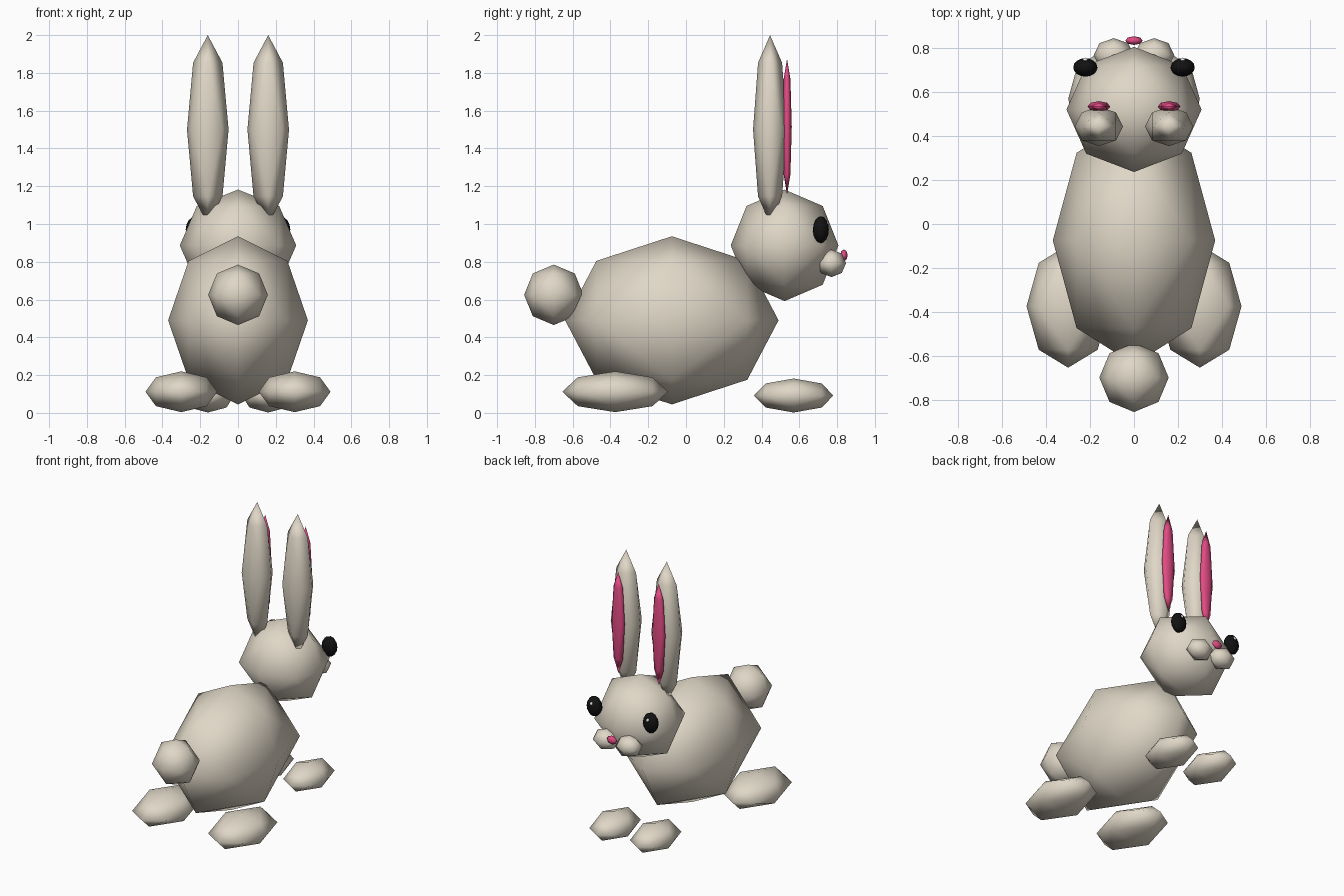
import bpy, bmesh
from mathutils import Vector

if "Cube" in bpy.data.objects:
    bpy.data.objects.remove(bpy.data.objects["Cube"])


def material(name, rgb):
    m = bpy.data.materials.new(name)
    m.diffuse_color = (*rgb, 1)
    m.use_nodes = True
    m.node_tree.nodes["Principled BSDF"].inputs["Base Color"].default_value = m.diffuse_color
    return m


FUR = material("beige fur", (0.74, 0.68, 0.57))
PINK = material("pink", (0.76, 0.07, 0.23))
BLACK = material("black", (0.006, 0.006, 0.006))
WHITE = material("white", (0.9, 0.9, 0.9))


def blob(name, center, radii, mat, levels=1):
    """Ellipsoid made from a subdivided octahedron."""
    bm = bmesh.new()
    for axis in range(3):
        for sign in (-1, 1):
            p = Vector((0, 0, 0))
            p[axis] = sign
            bm.verts.new(p)
    bmesh.ops.convex_hull(bm, input=bm.verts[:])
    for _ in range(levels):
        bmesh.ops.subdivide_edges(bm, edges=bm.edges[:], cuts=1, use_grid_fill=True)
        for v in bm.verts:
            v.co.normalize()
    for v in bm.verts:
        v.co = Vector(c + r * p for c, r, p in zip(center, radii, v.co))
    bmesh.ops.recalc_face_normals(bm, faces=bm.faces[:])
    for f in bm.faces:
        f.smooth = True
    mesh = bpy.data.meshes.new(name)
    bm.to_mesh(mesh)
    bm.free()
    mesh.materials.append(mat)
    bpy.context.collection.objects.link(bpy.data.objects.new(name, mesh))


def pair(name, center, radii, mat, levels=1):
    for side, label in ((-1, "left"), (1, "right")):
        blob(f"{label}_{name}", (side * center[0], *center[1:]), radii, mat, levels)


# Body, head and tail
blob("body", (0, -0.075, 0.49), (0.37, 0.565, 0.445), FUR)
blob("head", (0, 0.522, 0.887), (0.308, 0.285, 0.295), FUR)
blob("tail", (0, -0.70, 0.625), (0.158, 0.157, 0.16), FUR)

# Ears with pink insides
pair("ear", (0.16, 0.445, 1.5), (0.11, 0.09, 0.5), FUR)
pair("inner_ear", (0.16, 0.535, 1.515), (0.052, 0.025, 0.36), PINK)

# Feet
pair("hind_foot", (0.30, -0.375, 0.112), (0.19, 0.28, 0.108), FUR)
pair("front_foot", (0.16, 0.57, 0.092), (0.14, 0.21, 0.09), FUR)

# Face
pair("cheek", (0.092, 0.77, 0.792), (0.092, 0.077, 0.073), FUR)
blob("nose", (0, 0.836, 0.834), (0.04, 0.02, 0.031), PINK)
pair("eye", (0.222, 0.714, 0.97), (0.055, 0.042, 0.071), BLACK, 2)
pair("eye_glint", (0.222, 0.746, 1.0), (0.012, 0.012, 0.014), WHITE)
